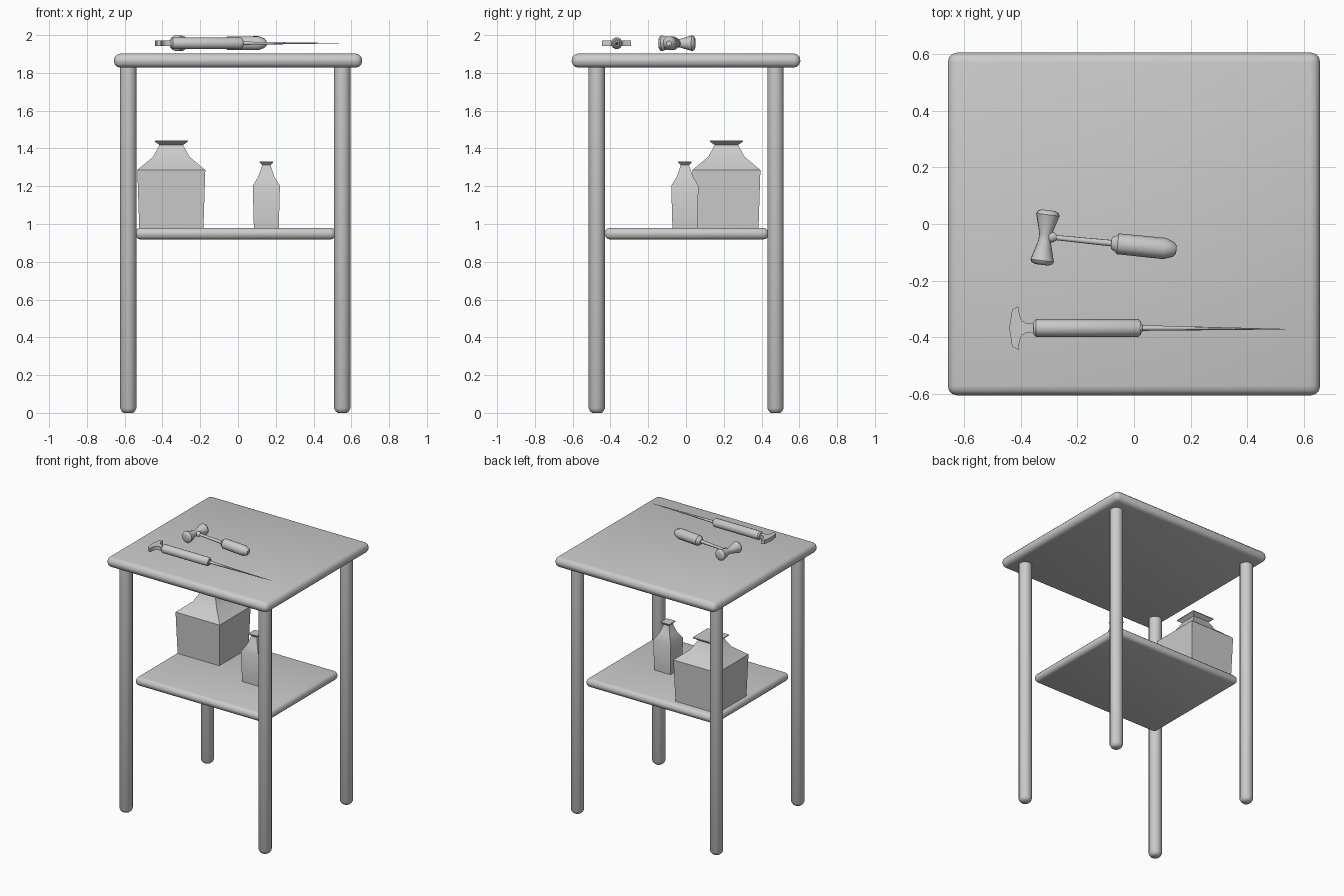
import bpy, bmesh, math
from mathutils import Vector

if "Cube" in bpy.data.objects:
    bpy.data.objects.remove(bpy.data.objects["Cube"])


def finish(name, bm, angle=40):
    bmesh.ops.recalc_face_normals(bm, faces=bm.faces)
    me = bpy.data.meshes.new(name)
    bm.to_mesh(me)
    bm.free()
    ob = bpy.data.objects.new(name, me)
    bpy.context.collection.objects.link(ob)
    bpy.ops.object.select_all(action='DESELECT')
    ob.select_set(True)
    bpy.context.view_layer.objects.active = ob
    bpy.ops.object.shade_smooth_by_angle(angle=math.radians(angle))
    return ob


def board(name, x0, x1, y0, y1, z0, z1, bevel):
    """Rounded slab between the given limits."""
    bm = bmesh.new()
    bmesh.ops.create_cube(bm, size=1)
    for v in bm.verts:
        v.co = ((x0 + x1) / 2 + v.co.x * (x1 - x0),
                (y0 + y1) / 2 + v.co.y * (y1 - y0),
                (z0 + z1) / 2 + v.co.z * (z1 - z0))
    bmesh.ops.bevel(bm, geom=bm.edges[:], offset=bevel, segments=3,
                    profile=0.5, affect='EDGES')
    return finish(name, bm, 50)


def lathe(name, start, axis, profile, sides=12, angle=40):
    """Rings of (distance along axis, radius), capped at both ends.
    With 4 sides the radius is the half width of a square."""
    rot = Vector((0, 0, 1)).rotation_difference(Vector(axis).normalized())
    k = math.sqrt(2) if sides == 4 else 1
    bm = bmesh.new()
    rings = []
    for d, r in profile:
        ring = []
        for i in range(sides):
            a = 2 * math.pi * (i + 0.5) / sides
            p = Vector((r * k * math.cos(a), r * k * math.sin(a), d))
            ring.append(bm.verts.new(Vector(start) + rot @ p))
        rings.append(ring)
    for a, b in zip(rings, rings[1:]):
        for i in range(sides):
            j = (i + 1) % sides
            bm.faces.new((a[i], a[j], b[j], b[i]))
    bm.faces.new(rings[0])
    bm.faces.new(rings[-1])
    return finish(name, bm, angle)


# Table top and lower shelf
board("table_top", -0.657, 0.657, -0.605, 0.605, 1.828, 1.902, 0.034)
board("shelf", -0.544, 0.518, -0.43, 0.437, 0.918, 0.98, 0.028)

# Legs
for sx, x in (("left", -0.581), ("right", 0.552)):
    for sy, y in (("front", -0.472), ("back", 0.474)):
        lathe(f"{sy}_{sx}_leg", (x, y, 0), (0, 0, 1),
              [(0, 0.026), (0.008, 0.036), (0.025, 0.045), (1.835, 0.045)], 12, 50)

# Square bottles with flared lips
lathe("large_bottle", (-0.353, 0.214, 0.98), (0, 0, 1),
      [(0, 0.170), (0.306, 0.180), (0.375, 0.097), (0.438, 0.062),
       (0.456, 0.087), (0.462, 0.087)], 4)
lathe("small_bottle", (0.150, -0.006, 0.98), (0, 0, 1),
      [(0, 0.066), (0.222, 0.072), (0.272, 0.042), (0.332, 0.022),
       (0.346, 0.036), (0.350, 0.036)], 4)

# Small mallet: double-flared head, joint, rod and grip
Z = 1.957
lathe("mallet_head", (-0.326, -0.144, Z), (0.024, 0.192, 0),
      [(0, 0.024), (0.006, 0.037), (0.015, 0.042), (0.085, 0.022), (0.11, 0.022),
       (0.178, 0.042), (0.188, 0.037), (0.194, 0.024)], 14)
origin, direction = (-0.296, -0.046, Z), (0.995, -0.1, 0)
lathe("mallet_joint", origin, direction,
      [(-0.018, 0.008), (-0.01, 0.018), (0.01, 0.019), (0.023, 0.01)], 10, 50)
lathe("mallet_rod", origin, direction, [(0, 0.009), (0.23, 0.012)], 8, 50)
lathe("mallet_grip", origin, direction,
      [(0.217, 0.018), (0.222, 0.024), (0.232, 0.028), (0.240, 0.037), (0.405, 0.038),
       (0.438, 0.026), (0.448, 0.014)], 10)

# Spike tool: round handle, collar, tapered spike
Y = -0.367
lathe("spike_handle", (-0.355, Y, Z), (1, 0, 0),
      [(0, 0.022), (0.01, 0.031), (0.37, 0.031), (0.380, 0.023)], 14)
lathe("spike_collar", (0.022, Y, Z), (1, 0, 0), [(0, 0.02), (0.008, 0.014)], 12)
lathe("spike", (0.022, Y, Z), (1, -0.008, 0), [(0, 0.010), (0.512, 0.001)], 6, 70)

# Spike tool: flat crescent cross-piece with neck, extruded outline
half = [(-0.44, 0), (-0.43, 0.065), (-0.408, 0.077), (-0.404, 0.045),
        (-0.396, 0.026), (-0.38, 0.017), (-0.345, 0.014)]
outline = half + [(x, -y) for x, y in reversed(half[1:])]
bm = bmesh.new()
face = bm.faces.new([bm.verts.new((x, Y + y, Z - 0.014)) for x, y in outline])
ext = bmesh.ops.extrude_face_region(bm, geom=[face])
bmesh.ops.translate(bm, vec=(0, 0, 0.028),
                    verts=[g for g in ext["geom"] if isinstance(g, bmesh.types.BMVert)])
finish("spike_crosspiece", bm)
